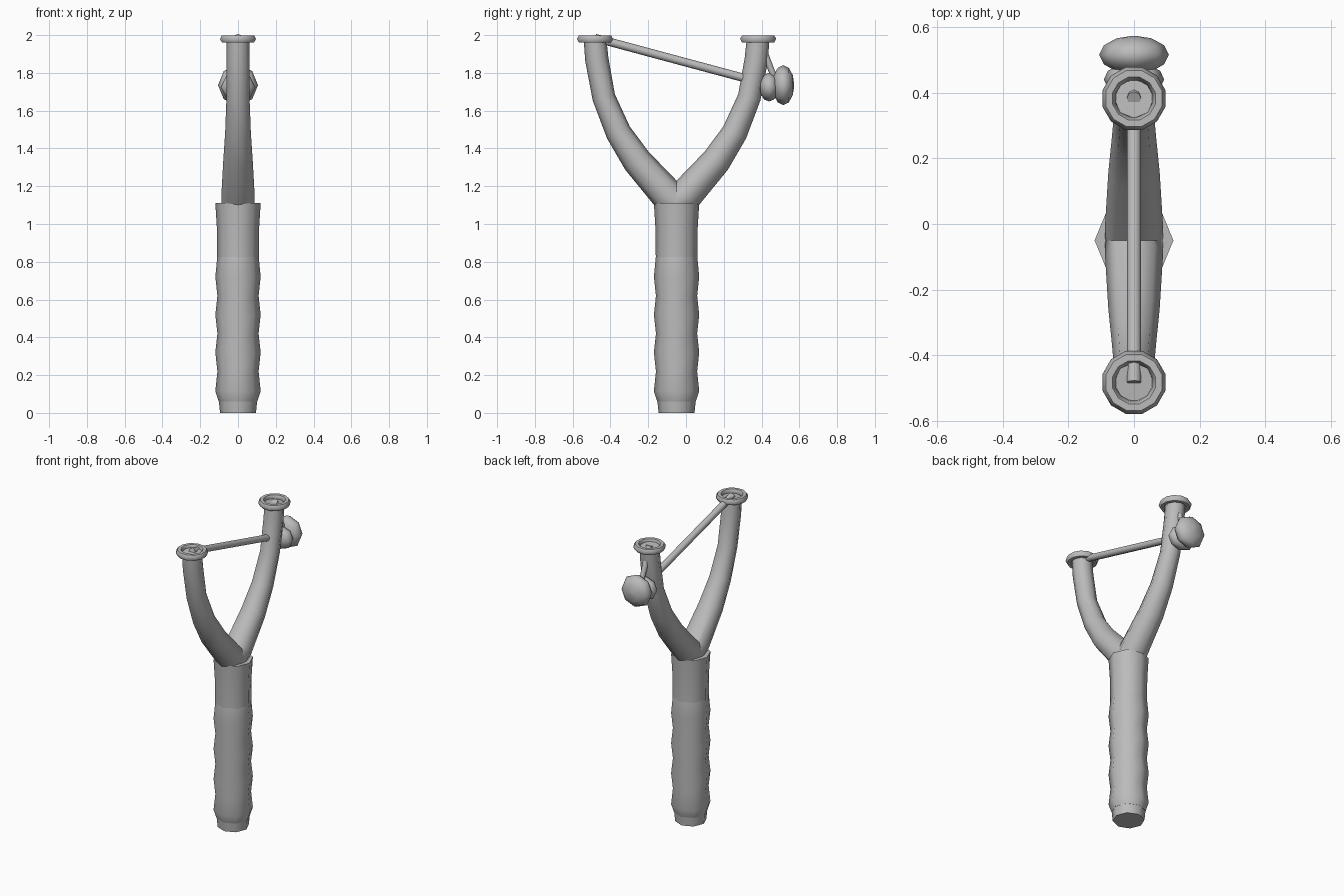
import bpy
import bmesh
import math
from mathutils import Vector

cube = bpy.data.objects.get("Cube")
if cube:
    bpy.data.objects.remove(cube, do_unlink=True)

grey = bpy.data.materials.new("plain grey")
grey.use_nodes = True
colour = (0.5, 0.5, 0.5, 1)
grey.diffuse_color = colour
grey.node_tree.nodes["Principled BSDF"].inputs["Base Color"].default_value = colour

MID = -0.05          # y of the handle axis
TOP = 1.98           # height of the fork tips
TIP = 0.432          # distance of each tip from the handle axis


def finish(obj, name, angle=60):
    obj.name = name
    obj.data.materials.clear()
    obj.data.materials.append(grey)
    bpy.ops.object.select_all(action="DESELECT")
    obj.select_set(True)
    bpy.context.view_layer.objects.active = obj
    bpy.ops.object.shade_smooth_by_angle(angle=math.radians(angle))
    return obj


def loft(name, stations, sides=8, squash=1, cut=False, mirror=False, angle=60):
    """Skin rings along the x = 0 plane; each station is (y, z, radius)."""
    bm = bmesh.new()
    pts = [Vector((0, y, z)) for y, z, r in stations]
    across = Vector((1, 0, 0))
    rings = []
    for i, (p, s) in enumerate(zip(pts, stations)):
        along = (pts[min(i + 1, len(pts) - 1)] - pts[max(i - 1, 0)]).normalized()
        side = along.cross(across)
        ring = []
        for k in range(sides):
            a = math.tau * k / sides
            ring.append(bm.verts.new(
                p + s[2] * (across * math.cos(a) + side * squash * math.sin(a))))
        rings.append(ring)
    for low, high in zip(rings, rings[1:]):
        for k in range(sides):
            n = (k + 1) % sides
            bm.faces.new((low[k], low[n], high[n], high[k]))
    bm.faces.new(rings[0][::-1])
    bm.faces.new(rings[-1])
    if cut:
        bmesh.ops.bisect_plane(bm, geom=bm.verts[:] + bm.edges[:] + bm.faces[:],
                               plane_co=(0, MID, 0), plane_no=(0, -1, 0),
                               clear_outer=True)
    if mirror:
        for v in bm.verts:
            v.co.y = 2 * MID - v.co.y
    bmesh.ops.recalc_face_normals(bm, faces=bm.faces)
    mesh = bpy.data.meshes.new(name)
    bm.to_mesh(mesh)
    bm.free()
    obj = bpy.data.objects.new(name, mesh)
    bpy.context.collection.objects.link(obj)
    return finish(obj, name, angle)


# Handle: narrow butt, finger-grooved grip, flared collar
loft("handle_butt", [(MID, 0, 0.095), (MID, 0.07, 0.102)])
grip = [(MID, 0.06, 0.102), (MID, 0.115, 0.12)]
for i in range(3):
    grip += [(MID, 0.22 + 0.2 * i, 0.109), (MID, 0.32 + 0.2 * i, 0.12)]
grip.append((MID, 0.825, 0.11))
loft("grip", grip)
loft("collar", [(MID, 0.825, 0.11), (MID, 0.98, 0.112), (MID, 1.11, 0.12)])

# Fork arms meeting on the handle axis, each with a tip ring
arm = [(-0.13, 1.01, 0.09), (0, 1.155, 0.088), (0.16, 1.335, 0.078),
       (0.258, 1.485, 0.068), (0.335, 1.67, 0.061),
       (0.372, 1.87, 0.062), (MID + TIP, TOP, 0.06)]
for name, mirror, sign in (("back", False, 1), ("front", True, -1)):
    loft(name + "_arm", arm, cut=True, mirror=mirror)
    bpy.ops.mesh.primitive_torus_add(
        major_segments=12, minor_segments=6, major_radius=0.078,
        minor_radius=0.021, location=(0, MID + sign * TIP, TOP),
        rotation=(0, 0, math.radians(15)))
    finish(bpy.context.object, name + "_tip_ring")

# Elastic bands from the tips to the pouch
loft("long_band", [(MID - TIP, 1.985, 0.022), (0.43, 1.74, 0.022)])
loft("short_band", [(MID + TIP, 1.985, 0.022), (0.47, 1.77, 0.015)])


# Pouch and the ball it holds, turned about the y axis
def turned(name, y, z, depth, radius, squash):
    rows = []
    for i in range(7):
        a = math.pi * i / 6
        rows.append((y - depth * math.cos(a), z, max(radius * math.sin(a), 0.004)))
    loft(name, rows, squash=squash)


turned("pouch", 0.44, 1.725, 0.052, 0.092, 0.83)
turned("ball", 0.515, 1.735, 0.058, 0.106, 1)
